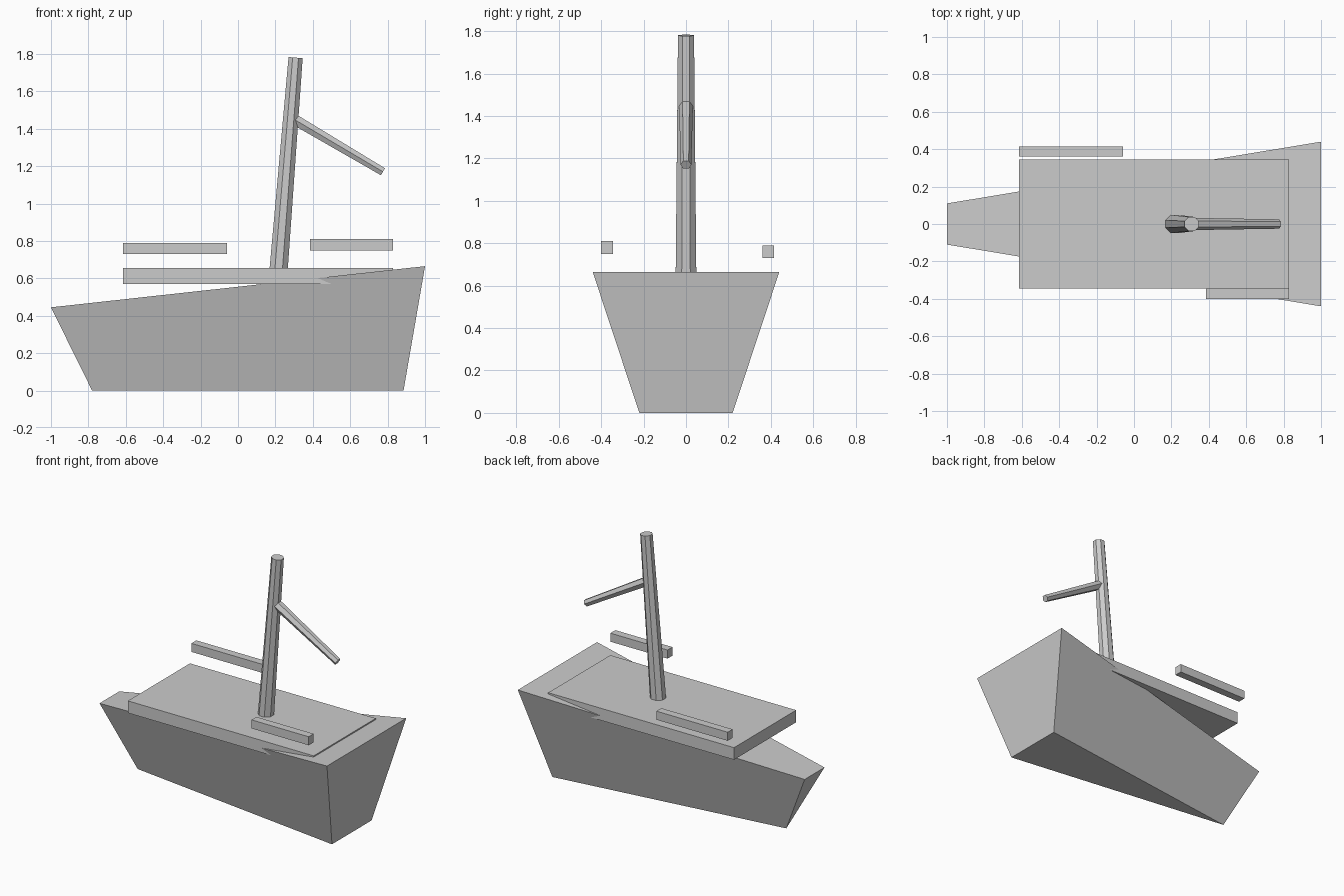
import bpy
import bmesh
from math import radians
from mathutils import Matrix, Vector

cube = bpy.data.objects.get("Cube")
if cube:
    bpy.data.objects.remove(cube, do_unlink=True)

grey = bpy.data.materials.new("plain_grey")
grey.use_nodes = True
colour = (0.6, 0.6, 0.6, 1)
grey.diffuse_color = colour
grey.node_tree.nodes["Principled BSDF"].inputs["Base Color"].default_value = colour


def finish(name, bm):
    bmesh.ops.recalc_face_normals(bm, faces=bm.faces)
    mesh = bpy.data.meshes.new(name)
    bm.to_mesh(mesh)
    bm.free()
    mesh.materials.append(grey)
    obj = bpy.data.objects.new(name, mesh)
    bpy.context.collection.objects.link(obj)
    return obj


def box(name, low, high):
    low, high = Vector(low), Vector(high)
    bm = bmesh.new()
    bmesh.ops.create_cube(bm, size=1, matrix=Matrix.Translation((low + high) / 2)
                          @ Matrix.Diagonal((*(high - low), 1)))
    return finish(name, bm)


def spar(name, start, end, r1, r2, sides, turn=0):
    """Tapered pole between two points."""
    start, end = Vector(start), Vector(end)
    axis = end - start
    lean = Vector((0, 0, 1)).rotation_difference(axis).to_matrix().to_4x4()
    bm = bmesh.new()
    bmesh.ops.create_cone(bm, cap_ends=True, segments=sides, radius1=r1, radius2=r2,
                          depth=axis.length, matrix=Matrix.Translation((start + end) / 2)
                          @ lean @ Matrix.Rotation(radians(turn), 4, "Z"))
    return finish(name, bm)


# Hull: flared stern, pointed keel at the bow
bm = bmesh.new()
stern_top = [bm.verts.new((1, s * 0.44, 0.665)) for s in (-1, 1)]
stern_low = [bm.verts.new((0.885, s * 0.22, 0)) for s in (-1, 1)]
bow_top = [bm.verts.new((-1, s * 0.11, 0.445)) for s in (-1, 1)]
keel = bm.verts.new((-0.78, 0, 0))
bm.faces.new((*stern_top, *reversed(bow_top)))
bm.faces.new((*stern_top, *reversed(stern_low)))
bm.faces.new((*stern_low, keel))
bm.faces.new((*bow_top, keel))
for i in range(2):
    bm.faces.new((stern_top[i], stern_low[i], keel, bow_top[i]))
finish("hull", bm)

# Deck and the two loose rails
box("deck", (-0.615, -0.345, 0.57), (0.83, 0.345, 0.655))
box("back_rail", (-0.615, 0.36, 0.73), (-0.06, 0.415, 0.79))
box("front_rail", (0.385, -0.4, 0.75), (0.83, -0.345, 0.81))

# Leaning mast and its boom
spar("mast", (0.215, 0, 0.62), (0.308, 0, 1.78), 0.053, 0.041, 8, 22.5)
spar("boom", (0.29, 0, 1.456), (0.775, 0, 1.17), 0.033, 0.025, 6)
